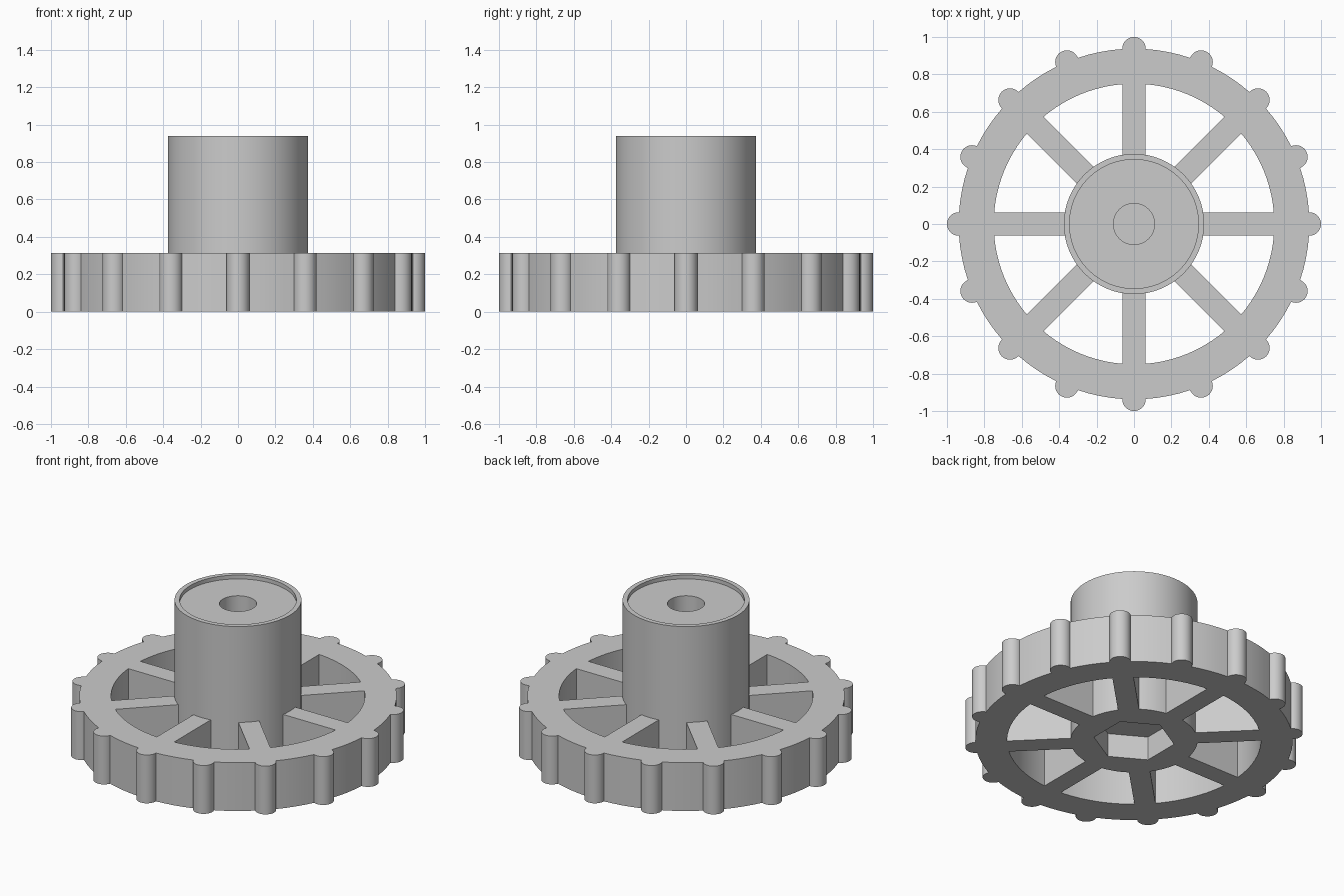
import bpy
import bmesh
from math import cos, sin, pi, radians
from mathutils import Matrix

cube = bpy.data.objects.get("Cube")
if cube:
    bpy.data.objects.remove(cube, do_unlink=True)

RIM_HEIGHT = 0.315
RIM_RADIUS = 0.9375
HUB_RADIUS = 0.375
HUB_HEIGHT = 0.94

grey = bpy.data.materials.new("plain grey")
grey.use_nodes = True
grey.diffuse_color = (0.6, 0.6, 0.6, 1)
grey.node_tree.nodes["Principled BSDF"].inputs["Base Color"].default_value = (0.6, 0.6, 0.6, 1)


def make_object(name, bm):
    bmesh.ops.recalc_face_normals(bm, faces=bm.faces)
    mesh = bpy.data.meshes.new(name)
    bm.to_mesh(mesh)
    bm.free()
    mesh.materials.append(grey)
    obj = bpy.data.objects.new(name, mesh)
    bpy.context.collection.objects.link(obj)
    return obj


def cylinder(name, radius, bottom, top, sides=64, centre=(0, 0), turn=0):
    """Upright prism or cylinder between two heights."""
    bm = bmesh.new()
    ring = [bm.verts.new((centre[0] + radius * cos(turn + 2 * pi * i / sides),
                          centre[1] + radius * sin(turn + 2 * pi * i / sides), bottom))
            for i in range(sides)]
    base = bm.faces.new(ring)
    top_part = bmesh.ops.extrude_face_region(bm, geom=[base])["geom"]
    moved = [v for v in top_part if isinstance(v, bmesh.types.BMVert)]
    bmesh.ops.translate(bm, verts=moved, vec=(0, 0, top - bottom))
    if not base.is_valid or len(bm.faces) < sides + 2:
        bm.faces.new(ring)
    return make_object(name, bm)


def spoke_bar(name, angle):
    """Radial bar reaching from inside the hub into the rim."""
    bm = bmesh.new()
    bmesh.ops.create_cube(bm, size=1, matrix=Matrix.Rotation(angle, 4, "Z")
                          @ Matrix.Translation((0.565, 0, RIM_HEIGHT / 2))
                          @ Matrix.Diagonal((0.42, 0.125, RIM_HEIGHT, 1)))
    return make_object(name, bm)


def combine(target, tool, operation):
    """Apply a boolean and remove the tool object."""
    mod = target.modifiers.new("join", "BOOLEAN")
    mod.operation = operation
    mod.solver = "EXACT"
    mod.object = tool
    bpy.context.view_layer.objects.active = target
    bpy.ops.object.modifier_apply(modifier=mod.name)
    bpy.data.objects.remove(tool, do_unlink=True)


# Toothed rim: disc with round teeth, opened in the middle, then spoked
wheel = cylinder("spoked_rim", RIM_RADIUS, 0, RIM_HEIGHT, 96)
for i in range(16):
    a = 2 * pi * i / 16
    tooth = cylinder("tooth", 0.0625, 0, RIM_HEIGHT, 32,
                     (RIM_RADIUS * cos(a), RIM_RADIUS * sin(a)), a)
    combine(wheel, tooth, "UNION")
combine(wheel, cylinder("opening", 0.75, -0.1, RIM_HEIGHT + 0.1, 96), "DIFFERENCE")
for i in range(8):
    combine(wheel, spoke_bar("spoke", 2 * pi * i / 8), "UNION")

# Hub: shallow top recess, blind round bore and hexagonal socket below
hub = cylinder("hub", HUB_RADIUS, 0, HUB_HEIGHT)
combine(hub, cylinder("recess", 0.345, HUB_HEIGHT - 0.025, HUB_HEIGHT + 0.1), "DIFFERENCE")
combine(hub, cylinder("bore", 0.11, 0.17, HUB_HEIGHT + 0.1, 48), "DIFFERENCE")
combine(hub, cylinder("hex_socket", 0.24, -0.1, 0.155, 6, turn=radians(30)), "DIFFERENCE")

# Smooth the round walls, keep hard edges
for obj in (wheel, hub):
    bpy.ops.object.select_all(action="DESELECT")
    obj.select_set(True)
    bpy.context.view_layer.objects.active = obj
    bpy.ops.object.shade_smooth_by_angle(angle=radians(30))
